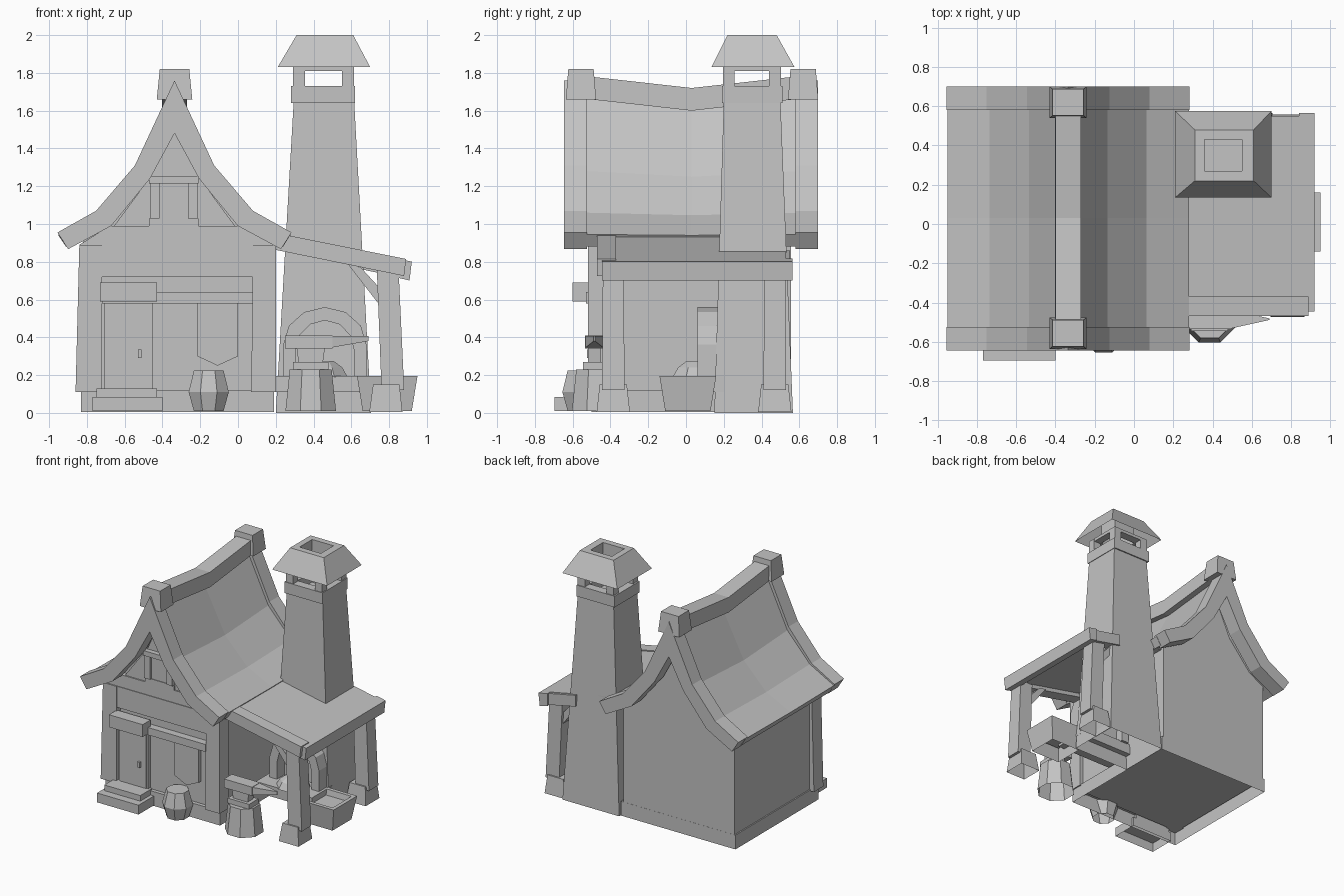
import bpy, bmesh, math

grey = bpy.data.materials.new("plain grey")
grey.diffuse_color = (0.55, 0.55, 0.55, 1)


def finish(name, bm):
    bmesh.ops.recalc_face_normals(bm, faces=bm.faces[:])
    me = bpy.data.meshes.new(name)
    bm.to_mesh(me)
    bm.free()
    me.materials.append(grey)
    ob = bpy.data.objects.new(name, me)
    bpy.context.collection.objects.link(ob)
    return ob


def loft(name, rings, low_cap=True, high_cap=True, closed=False):
    """Skin rings of points; cap the ends, or join last ring to first."""
    bm = bmesh.new()
    rows = [[bm.verts.new(p) for p in r] for r in rings]
    pairs = list(zip(rows, rows[1:])) + ([(rows[-1], rows[0])] if closed else [])
    for a, b in pairs:
        for i in range(len(a)):
            j = (i + 1) % len(a)
            bm.faces.new((a[i], a[j], b[j], b[i]))
    if low_cap and not closed:
        bm.faces.new(rows[0])
    if high_cap and not closed:
        bm.faces.new(rows[-1])
    return finish(name, bm)


def rect(x0, x1, y0, y1, z):
    return [(x0, y0, z), (x1, y0, z), (x1, y1, z), (x0, y1, z)]


def box(name, x0, x1, y0, y1, z0, z1, low_cap=True):
    return loft(name, [rect(x0, x1, y0, y1, z0), rect(x0, x1, y0, y1, z1)], low_cap)


def taper(name, low, z0, high, z1, low_cap=True):
    return loft(name, [rect(*low, z0), rect(*high, z1)], low_cap)


def prism(name, profile, y0, y1):
    return loft(name, [[(x, y, z) for x, z in profile] for y in (y0, y1)])


def circle(cx, cy, z, r, n=8):
    return [(cx + r * math.cos(math.tau * (i + .5) / n),
             cy + r * math.sin(math.tau * (i + .5) / n), z) for i in range(n)]


RX = -0.336  # ridge line


def gable(half):
    """Mirror a right-hand outline (offset from ridge, z) starting at the peak."""
    return [(RX - d, z) for d, z in half[:0:-1]] + [(RX + d, z) for d, z in half]


def band(outer, inner):
    return gable(outer) + gable(inner)[::-1]


# House body with gable following the roof, floor raised above an open plinth
prism("house_walls", [(-0.82, 0.11), (-0.82, 0.93)] +
      gable([(0, 1.57), (0.14, 1.25), (0.33, 1.02)]) + [(0.17, 0.93), (0.17, 0.11)], -0.47, 0.555)
loft("foundation", [rect(-0.83, 0.19, -0.50, 0.556, z) for z in (0.005, 0.12)], low_cap=False)
prism("gable_panel", [(-0.84, 0.89), (-0.68, 0.99), (0.01, 0.99), (0.2, 0.89)], -0.51, -0.46)
prism("gable_infill", gable([(0, 1.52), (0.12, 1.26), (0.32, 0.99)]), -0.50, -0.46)

# Corner posts and facade beams
for name, a, b, c, d in (("left_corner_post", -0.86, -0.72, -0.84, -0.72),
                         ("right_corner_post", 0.07, 0.20, 0.08, 0.20)):
    taper(name, (a, b, -0.52, -0.40), 0.11, (c, d, -0.52, -0.40), 0.89)
box("upper_beam", -0.73, 0.08, -0.515, -0.45, 0.72, 0.89)
box("middle_beam", -0.72, 0.08, -0.53, -0.45, 0.58, 0.64)

# Roof shell, sagging in the middle
outer = [(0, 1.70), (0.20, 1.28), (0.40, 1.06), (0.615, 0.945)]
inner = [(0, 1.56), (0.15, 1.23), (0.35, 1.00), (0.575, 0.88)]
loft("roof", [[(x, y, z - s * max(0, (z - 0.88) / 0.8)) for x, z in band(outer, inner)]
              for y, s in ((-0.53, 0), (0.03, 0.06), (0.60, 0))])
edge_out = [(0, 1.76), (0.21, 1.31), (0.415, 1.07), (0.62, 0.955)]
edge_in = [(0, 1.48), (0.13, 1.24), (0.335, 0.99), (0.563, 0.867)]
for name, a, b in (("front_bargeboard", -0.645, -0.525), ("rear_bargeboard", 0.58, 0.70)):
    prism(name, band(edge_out, edge_in), a, b)
loft("ridge_cap", [[(RX - .067, y, z - .12), (RX - .065, y, z), (RX + .065, y, z), (RX + .067, y, z - .12)]
                   for y, z in ((-0.55, 1.785), (0.03, 1.72), (0.62, 1.785))])
for name, c in (("front_ridge_block", -0.556), ("rear_ridge_block", 0.62)):
    taper(name, (RX - .094, RX + .094, c - .08, c + .08), 1.66,
          (RX - .078, RX + .078, c - .067, c + .067), 1.82)

# Attic window
box("window_pane", -0.43, -0.26, -0.51, -0.49, 1.03, 1.22)
for x in (-0.465, -0.265):
    box("window_jamb", x, x + 0.05, -0.53, -0.48, 1.03, 1.22)
box("window_sill", -0.47, -0.21, -0.515, -0.48, 0.99, 1.03)
box("window_lintel", -0.47, -0.21, -0.54, -0.48, 1.215, 1.255)

# Door, awning and steps
box("door_frame", -0.71, -0.45, -0.50, -0.46, 0.13, 0.585)
box("door", -0.695, -0.465, -0.507, -0.47, 0.13, 0.56)
box("door_handle", -0.53, -0.51, -0.525, -0.50, 0.29, 0.335)
box("door_awning", -0.73, -0.43, -0.60, -0.50, 0.59, 0.69)
box("lower_step", -0.77, -0.40, -0.695, -0.48, 0.01, 0.085, False)
box("upper_step", -0.75, -0.43, -0.63, -0.48, 0.085, 0.13)

# Hanging shield board
prism("sign_board", [(-0.215, 0.64), (0, 0.64), (0, 0.30), (-0.108, 0.25), (-0.215, 0.30)], -0.50, -0.465)

# Chimney stack, open underneath
taper("chimney_stack", (0.20, 0.705, 0.15, 0.566), 0.0, (0.295, 0.615, 0.20, 0.50), 1.65, False)


def tube(name, sections, closed=True):
    """Square loft from (rect, z) sections, running out and back."""
    loft(name, [rect(*r, z) for r, z in sections], False, False, closed)


# Collar, hood posts and hollow hood
tube("chimney_collar", [((.28, .62, .19, .51), 1.64), ((.28, .62, .19, .51), 1.73),
                        ((.35, .55, .26, .44), 1.73), ((.35, .55, .26, .44), 1.64)])
for x in (0.292, 0.55):
    for y in (0.195, 0.44):
        box("hood_post", x, x + 0.063, y, y + 0.063, 1.72, 1.83)
tube("hood_frame", [((.295, .61, .20, .50), 1.81), ((.295, .61, .20, .50), 1.835),
                    ((.36, .55, .27, .43), 1.835), ((.36, .55, .27, .43), 1.81)])
tube("chimney_hood", [((.21, .70, .135, .575), 1.83), ((.31, .61, .22, .48), 2.0),
                      ((.36, .55, .27, .43), 2.0), ((.36, .55, .27, .43), 1.82)], False)


# Lean-to roof: thin sloping deck with deeper rim beams
def slope(x):
    return 0.955 - (x - 0.15) * 0.2


def sloped(name, x0, x1, y0, y1, top, depth):
    prism(name, [(x0, slope(x0) + top), (x1, slope(x1) + top),
                 (x1 - depth * .12, slope(x1) + top - depth), (x0, slope(x0) + top - depth)], y0, y1)


sloped("lean_to_deck", 0.15, 0.91, -0.44, 0.53, 0, 0.05)
sloped("lean_to_edge_beam", 0.84, 0.92, -0.445, 0.565, 0, 0.10)
sloped("lean_to_rear_beam", 0.60, 0.90, 0.46, 0.55, -0.004, 0.09)
sloped("lean_to_front_beam", 0.17, 0.89, -0.47, -0.37, 0.008, 0.09)

# Lean-to posts and braces
for side, y in (("front", -0.385), ("rear", 0.47)):
    taper(side + "_post_base", (.695, .87, y - .088, y + .088), .005,
          (.715, .855, y - .072, y + .072), .15, False)
    loft(side + "_post", [rect(.76, .88, y - .06, y + .06, .12), rect(.735, .85, y - .055, y + .055, .76)])
    prism(side + "_brace", [(0.58, 0.79), (0.65, 0.77), (0.76, 0.65), (0.75, 0.57)], y - .035, y + .035)

# Forge: hearth slab, arch and coals
box("hearth", 0.20, 0.70, -0.06, 0.20, 0.11, 0.195)
arch = []
for r, h in ((0.22, 0.36), (0.155, 0.29)):
    a = [math.pi * i / 6 for i in range(7)]
    pts = [(0.46 + r, 0.19)] + [(0.46 + r * math.cos(t), 0.20 + h * (0.45 + 0.55 * math.sin(t))) for t in a] \
        + [(0.46 - r, 0.19)]
    arch += pts if r > 0.2 else pts[::-1]
prism("forge_arch", arch, 0.06, 0.22)
loft("coals", [circle(0.46, 0.05, z, r) for z, r in ((0.19, 0.13), (0.24, 0.10), (0.275, 0.05))])

# Water trough
tube("trough", [((.66, .92, -.11, .13), .01), ((.63, .95, -.14, .16), .195),
                ((.66, .92, -.11, .13), .195), ((.67, .91, -.10, .12), .14)], False)
box("trough_water", .66, .918, -.108, .128, .13, .15)

# Barrel, stump and anvil
loft("barrel", [circle(-0.155, -0.548, z, r) for z, r in ((0.01, .085), (0.11, .115), (0.225, .085))], False)
loft("stump", [circle(0.385, -0.47, z, r) for z, r in ((.01, .145), (0.23, .12))], False)
box("anvil_foot", 0.29, 0.48, -0.545, -0.425, 0.23, 0.27)
taper("anvil_waist", (.32, .45, -.52, -.45), .27, (.31, .46, -.52, -.45), .345)
box("anvil_top", 0.25, 0.50, -0.535, -0.435, 0.34, 0.41)
loft("anvil_horn", [[(x, -0.485 - w, 0.40 - d), (x, -0.485 + w, 0.40 - d),
                     (x, -0.485 + w, 0.407), (x, -0.485 - w, 0.407)]
                    for x, w, d in ((0.49, 0.048, 0.055), (0.69, 0.004, 0.02))])
